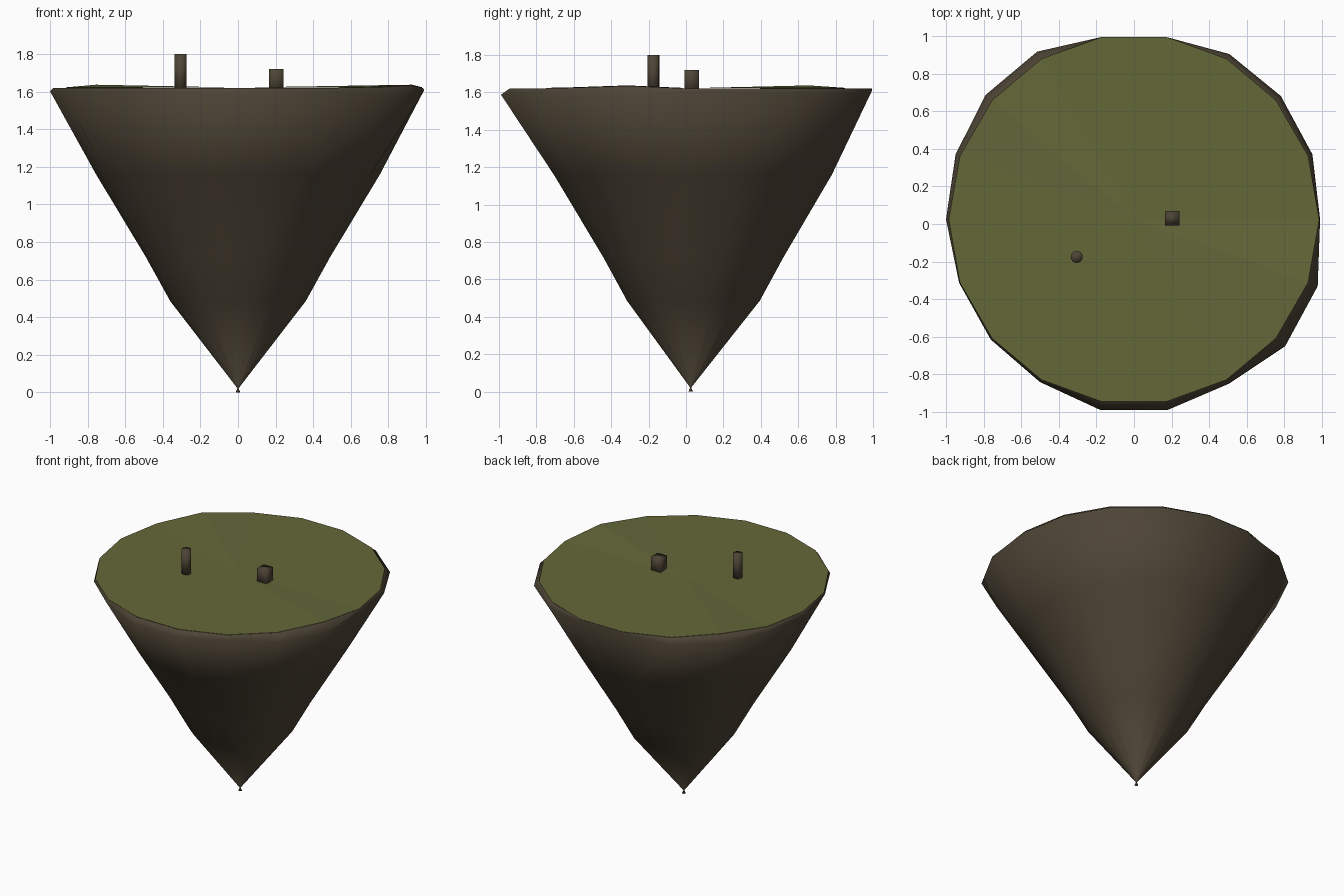
import bpy
import bmesh
import math

if "Cube" in bpy.data.objects:
    bpy.data.objects.remove(bpy.data.objects["Cube"], do_unlink=True)

SIDES = 18
CY = 0.025


def material(name, colour):
    m = bpy.data.materials.new(name)
    m.use_nodes = True
    m.diffuse_color = (*colour, 1)
    m.node_tree.nodes["Principled BSDF"].inputs["Base Color"].default_value = (*colour, 1)
    return m


earth = material("earth_brown", (0.075, 0.058, 0.036))
grass = material("grass_green", (0.127, 0.138, 0.04))


def finish(bm, name, mat, smooth=True):
    bmesh.ops.recalc_face_normals(bm, faces=bm.faces)
    mesh = bpy.data.meshes.new(name)
    for f in bm.faces:
        f.smooth = smooth
    bm.to_mesh(mesh)
    bm.free()
    mesh.materials.append(mat)
    obj = bpy.data.objects.new(name, mesh)
    bpy.context.collection.objects.link(obj)
    return obj


def ring(bm, radii, heights):
    verts = []
    for i in range(SIDES):
        a = math.tau * i / SIDES
        verts.append(bm.verts.new((radii[i] * math.cos(a), CY + radii[i] * math.sin(a), heights[i])))
    return verts


def bridge(bm, low, high):
    for i in range(SIDES):
        j = (i + 1) % SIDES
        bm.faces.new((low[i], low[j], high[j], high[i]))


# Uneven rim, one radius per corner, and the raised corners of the turf
rim = [0.99, 1.01, 1.02, 1.015, 0.985, 0.985, 1.03, 1.03, 1.01,
       1.0, 0.99, 0.995, 1.0, 1.03, 1.03, 1.01, 1.05, 1.04]
raised = {7: 0.015, 17: 0.015, 16: 0.005}
top_z = [1.62 + raised.get(i, 0) for i in range(SIDES)]
rim_z = [1.61 - 0.5 * max(0, r - 0.985) for r in rim]

# Earth cone with pinched tip
bm = bmesh.new()
levels = [(0.012, 0.0, 0), (0.003, 0.022, 0), (0.36, 0.485, 0.015),
          (0.49, 0.72, 0.015), (0.755, 1.16, 0.012)]
previous = None
for radius, z, wobble in levels:
    radii = [radius + wobble * math.sin(math.tau * i / SIDES) for i in range(SIDES)]
    current = ring(bm, radii, [z] * SIDES)
    if previous:
        bridge(bm, previous, current)
    else:
        bm.faces.new(current)
    previous = current
edge = ring(bm, rim, rim_z)
bridge(bm, previous, edge)
lip = ring(bm, [0.983] * SIDES, top_z)
bridge(bm, edge, lip)
finish(bm, "earth_cone", earth)

# Grass surface
bm = bmesh.new()
border = ring(bm, [0.985] * SIDES, [z + 0.002 for z in top_z])
centre = bm.verts.new((0, CY, 1.622))
for i in range(SIDES):
    bm.faces.new((border[i], border[(i + 1) % SIDES], centre))
finish(bm, "grass_top", grass, False)

# Round post
bm = bmesh.new()
bmesh.ops.create_cone(bm, cap_ends=True, segments=16, radius1=0.032, radius2=0.032, depth=0.2)
post = finish(bm, "round_post", earth)
post.location = (-0.305, -0.175, 1.7)

# Square block
bm = bmesh.new()
bmesh.ops.create_cube(bm, size=0.078)
block = finish(bm, "square_block", earth)
block.scale.z = 1.4
block.location = (0.203, 0.03, 1.665)
